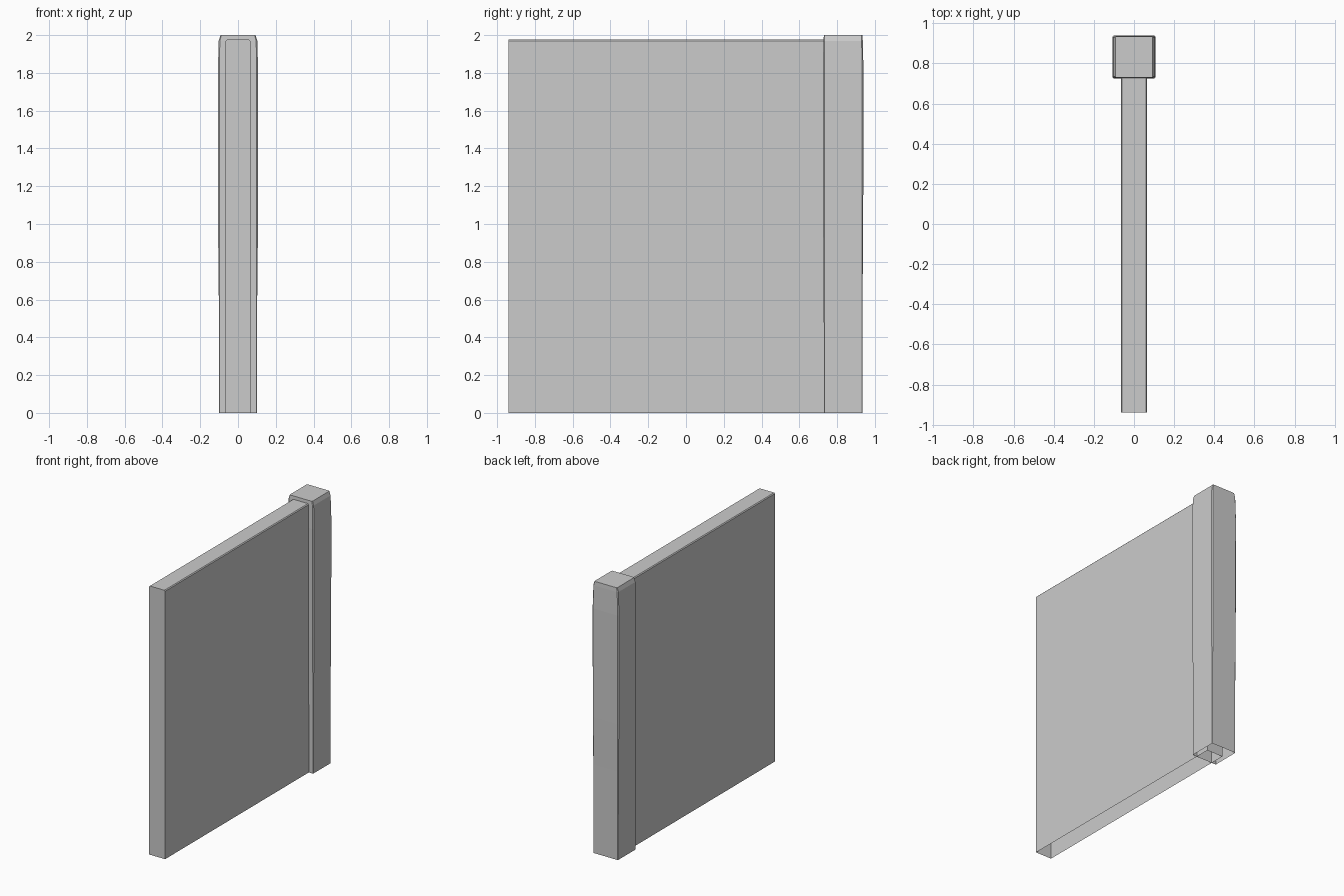
import bpy, bmesh

if "Cube" in bpy.data.objects:
    bpy.data.objects.remove(bpy.data.objects["Cube"])


def make_object(name, rings, cap_first=False, cap_last=True, closed=True):
    """Loft a list of equal-length point rings into a mesh object."""
    bm = bmesh.new()
    loops = [[bm.verts.new(p) for p in ring] for ring in rings]
    n = len(loops[0])
    for a, b in zip(loops, loops[1:]):
        for i in range(n if closed else n - 1):
            j = (i + 1) % n
            bm.faces.new((a[i], a[j], b[j], b[i]))
    if cap_first:
        bm.faces.new(loops[0][::-1])
    if cap_last:
        bm.faces.new(loops[-1])
    bmesh.ops.recalc_face_normals(bm, faces=bm.faces)
    mesh = bpy.data.meshes.new(name)
    bm.to_mesh(mesh)
    bm.free()
    obj = bpy.data.objects.new(name, mesh)
    bpy.context.collection.objects.link(obj)
    return obj


# Wall panel: slightly chamfered top, open underneath, ends inside the post
w, top, c = 0.065, 1.976, 0.006
profile = [(w, 0), (w, top - c), (w - c, top), (c - w, top), (-w, top - c), (-w, 0)]
make_object("wall_panel",
            [[(x, y, z) for x, z in profile] for y in (-0.94, 0.84)],
            cap_first=True, closed=False)


# Post: slightly swollen square shaft with narrow chamfered corners, open underneath
def post_ring(z, hx, hy, c, cy=0.832):
    pts = [(hx, c - hy), (hx, hy - c), (hx - c, hy), (c - hx, hy),
           (-hx, hy - c), (-hx, c - hy), (c - hx, -hy), (hx - c, -hy)]
    return [(x, cy + y, z) for x, y in pts]


levels = [(0, 0.1, 0.102, 0.002), (0.65, 0.102, 0.103, 0.004),
          (1.0, 0.106, 0.106, 0.007), (1.8, 0.107, 0.108, 0.008),
          (1.97, 0.102, 0.104, 0.006), (2.0, 0.092, 0.102, 0.004)]
make_object("end_post", [post_ring(*level) for level in levels])
